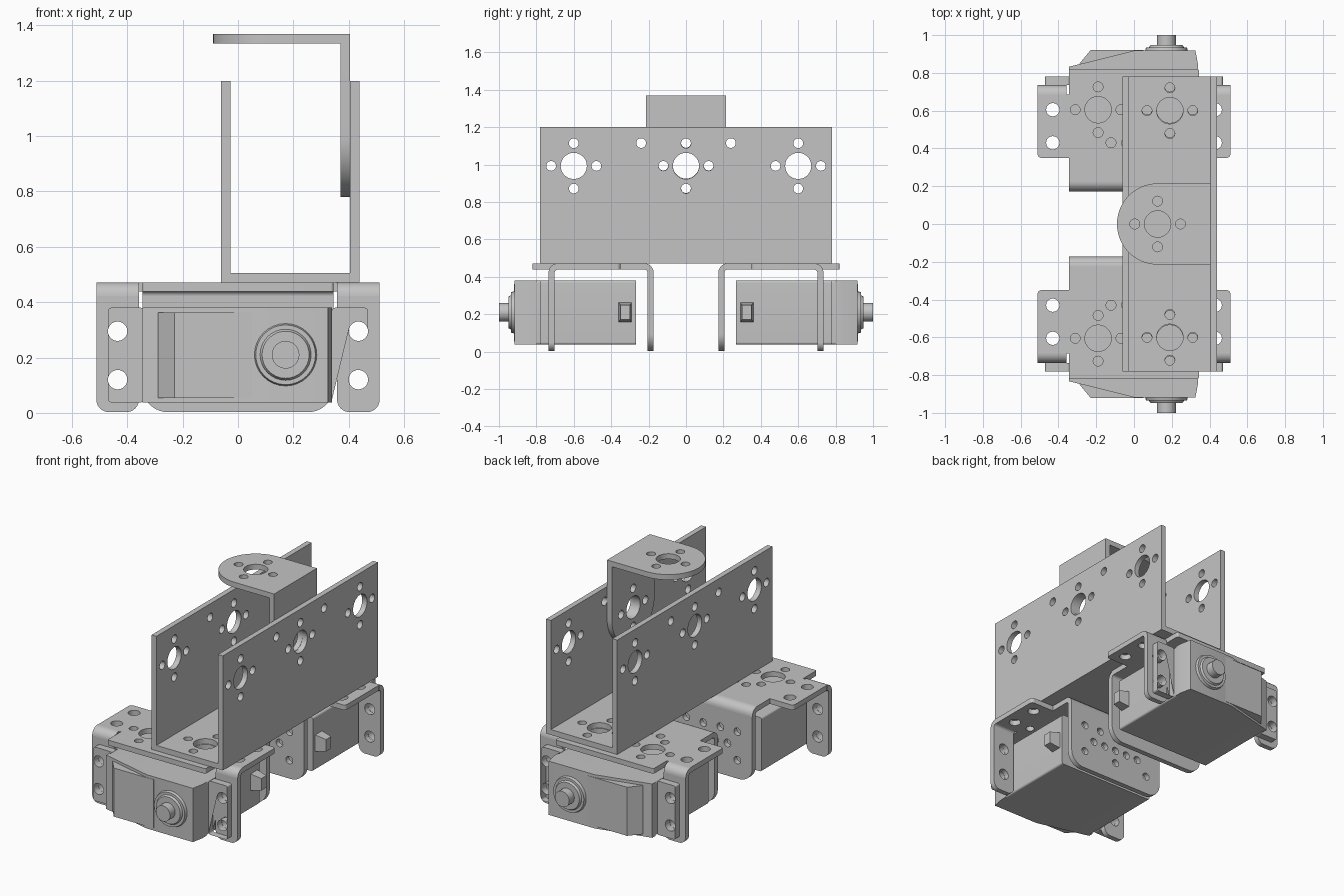
import bpy, bmesh, math
from mathutils import Vector, Matrix

if "Cube" in bpy.data.objects:
    bpy.data.objects.remove(bpy.data.objects["Cube"])

metal = bpy.data.materials.new("grey_metal")
metal.diffuse_color = (0.55, 0.55, 0.55, 1)
metal.use_nodes = True
metal.node_tree.nodes["Principled BSDF"].inputs["Base Color"].default_value = metal.diffuse_color
MAP = {"x": lambda u, v, w: (w, u, v), "y": lambda u, v, w: (u, w, v), "z": lambda u, v, w: (u, v, w)}


def finish(name, bm, mirror):
    bmesh.ops.remove_doubles(bm, verts=bm.verts, dist=1e-5)
    bmesh.ops.recalc_face_normals(bm, faces=bm.faces)
    me = bpy.data.meshes.new(name)
    bm.to_mesh(me)
    bm.free()
    me.materials.append(metal)
    ob = bpy.data.objects.new(name, me)
    bpy.context.collection.objects.link(ob)
    if mirror:
        m = ob.modifiers.new("other_side", 'MIRROR')
        m.use_axis = (False, True, False)
        m.use_mirror_merge = False
    return ob


def plate(name, axis, outline, lo, hi, holes=(), mirror=False):
    """Flat sheet: filled outline with round holes, extruded from lo to hi along an axis."""
    cu = bpy.data.curves.new(name, 'CURVE')
    cu.dimensions, cu.fill_mode, cu.extrude = '2D', 'BOTH', (hi - lo) / 2
    loops = [outline]
    for u, v, r in holes:
        loops.append([(u + r * math.cos(k * math.tau / 28), v + r * math.sin(k * math.tau / 28)) for k in range(28)])
    for pts in loops:
        sp = cu.splines.new('POLY')
        sp.points.add(len(pts) - 1)
        for p, q in zip(sp.points, pts):
            p.co = (q[0], q[1], 0, 1)
        sp.use_cyclic_u = True
    tmp = bpy.data.objects.new("tmp", cu)
    bpy.context.collection.objects.link(tmp)
    dg = bpy.context.evaluated_depsgraph_get()
    me = bpy.data.meshes.new_from_object(tmp.evaluated_get(dg))
    bm = bmesh.new()
    bm.from_mesh(me)
    for v in bm.verts:
        v.co = MAP[axis](v.co.x, v.co.y, v.co.z + (lo + hi) / 2)
    bpy.data.objects.remove(tmp)
    bpy.data.curves.remove(cu)
    bpy.data.meshes.remove(me)
    return finish(name, bm, mirror)


def rounded(corners, n=8):
    """Outline from (u, v, radius) corners."""
    out = []
    for i, (u, v, r) in enumerate(corners):
        p = Vector((u, v))
        if r == 0:
            out.append((u, v))
            continue
        a = (Vector(corners[i - 1][:2]) - p).normalized()
        b = (Vector(corners[(i + 1) % len(corners)][:2]) - p).normalized()
        half = a.angle(b) / 2
        c = p + (a + b).normalized() * r / math.sin(half)
        s, e = p + a * r / math.tan(half) - c, p + b * r / math.tan(half) - c
        for k in range(n + 1):
            d = s.lerp(e, k / n).normalized() * r
            out.append((c.x + d.x, c.y + d.y))
    return out


def rect(u0, v0, u1, v1, rb=0, rt=0):
    return rounded([(u0, v0, rb), (u1, v0, rb), (u1, v1, rt), (u0, v1, rt)])


def cross(u, v, big=0.07, small=0.026, d=0.121):
    return [(u, v, big)] + [(u + a * d, v + b * d, small) for a, b in ((1, 0), (-1, 0), (0, 1), (0, -1))]


def arc(cu, cv, r, a0, a1, n=8):
    return [(cu + r * math.cos(math.radians(a0 + (a1 - a0) * k / n)),
             cv + r * math.sin(math.radians(a0 + (a1 - a0) * k / n))) for k in range(n + 1)]


def bend(name, axis, cu, cv, a0, x0, x1, mirror=True, ri=0.017, ro=0.05):
    plate(name, axis, arc(cu, cv, ro, a0, a0 + 90) + arc(cu, cv, ri, a0 + 90, a0), x0, x1, mirror=mirror)


def cone(name, axis, at, r1, r2, lo, hi, seg=32, mirror=True, scale=(1, 1), turn=0):
    bm = bmesh.new()
    bmesh.ops.create_cone(bm, cap_ends=True, segments=seg, radius1=r1, radius2=r2, depth=hi - lo,
                          matrix=Matrix.Rotation(turn, 4, 'Z'))
    for v in bm.verts:
        v.co = MAP[axis](v.co.x * scale[0] + at[0], v.co.y * scale[1] + at[1], v.co.z + (lo + hi) / 2)
    return finish(name, bm, mirror)


# long U channel
wall_holes = [h for y in (-0.6, 0, 0.6) for h in cross(y, 0.993)] + [(s * 0.24, 1.115, 0.026) for s in (-1, 1)]
for name, x in (("channel_wall_left", -0.062), ("channel_wall_right", 0.405)):
    plate(name, "x", rect(-0.78, 0.472, 0.78, 1.2), x, x + 0.034, wall_holes)
plate("channel_base", "z", rect(-0.028, -0.78, 0.405, 0.78), 0.472, 0.506,
      [h for y in (-0.6, 0.6) for h in cross(0.19, y)])

# L-shaped bracket with round ends
R, ZC, XC = 0.215, 0.995, 0.125
plate("l_bracket_leg", "x", arc(0, ZC, R, 180, 360, 28) + [(R, 1.335), (-R, 1.335)], 0.371, 0.405, cross(0, ZC))
plate("l_bracket_top", "z", arc(XC, 0, R, 90, 270, 28) + [(0.405, -R), (0.405, R)], 1.335, 1.369, cross(XC, 0))

# servo bracket, top sheet
half = [(0.345, 0.223, 0), (0.345, 0.35, 0), (0.51, 0.35, 0.02), (0.51, 0.685, 0), (0.36, 0.685, 0),
        (0.345, 0.685, 0), (0.345, 0.82, 0.01)]
top = rounded(half + [(-u, v, r) for u, v, r in reversed(half)])
holes = []
for s in (-1, 1):
    holes += cross(s * 0.19, 0.605)
    holes += [(s * 0.43, 0.605, 0.035), (s * 0.43, 0.43, 0.035), (s * 0.122, 0.43, 0.026), (s * 0.04, 0.43, 0.026)]
plate("bracket_top", "z", top, 0.439, 0.472, holes, True)

# servo bracket, inner flange
grid = [(0, 0.21, 0.024)] + [(s * x, z, 0.024) for s in (-1, 1)
                             for x, z in ((0.085, 0.21), (0.17, 0.21), (0.24, 0.12), (0.24, 0.30), (0.12, 0.30))]
grid += [(0, 0.125, 0.024), (0, 0.295, 0.024)]
plate("bracket_inner_flange", "y", rect(-0.345, 0.003, 0.345, 0.422, 0.09), 0.173, 0.206, grid, True)
bend("bracket_inner_bend", "x", 0.223, 0.422, 90, -0.345, 0.345)

# servo bracket, outer ears
for side, s in (("left", -1), ("right", 1)):
    x0, x1 = sorted((s * 0.358, s * 0.512))
    ear_holes = [(s * 0.435, z, 0.035) for z in (0.12, 0.295)]
    plate(f"bracket_ear_{side}", "y", rect(x0, 0.003, x1, 0.422, 0.045), 0.702, 0.735, ear_holes, True)
    bend(f"bracket_ear_bend_{side}", "x", 0.685, 0.422, 0, x0, x1)
    # servo mounting tabs
    t0, t1 = sorted((s * 0.34, s * 0.47))
    plate(f"servo_tab_{side}", "y", rect(t0, 0.038, t1, 0.38, 0.012, 0.012), 0.736, 0.78, ear_holes, True)

# servo body and sloped cover
plate("servo_body", "y", rect(-0.345, 0.038, 0.34, 0.38, 0.012, 0.012), 0.268, 0.80, mirror=True)
plate("servo_cover", "z", [(-0.345, 0.80), (0.34, 0.80), (0.34, 0.84), (0.325, 0.918), (0.0, 0.918), (-0.345, 0.832)],
      0.038, 0.38, mirror=True)
plate("servo_gear_hump", "z", [(-0.29, 0.83), (0.05, 0.83), (0.05, 0.92), (-0.23, 0.92), (-0.288, 0.85)],
      0.053, 0.362, mirror=True)

# output shaft
SH = (0.172, 0.21)
cone("shaft_boss", "y", SH, 0.115, 0.108, 0.91, 0.935)
cone("shaft_collar", "y", SH, 0.095, 0.085, 0.93, 0.948)
cone("output_shaft", "y", SH, 0.05, 0.05, 0.94, 1.0, 24)

# cable plug on the side of the body
cone("cable_plug", "x", (0.325, 0.21), 0.05, 0.036, 0.335, 0.41, 4, True, (1, 1.5), math.pi / 4)

# smooth the curved surfaces only
for ob in bpy.context.collection.objects:
    ob.select_set(True)
    bpy.context.view_layer.objects.active = ob
bpy.ops.object.shade_smooth_by_angle(angle=math.radians(25))
